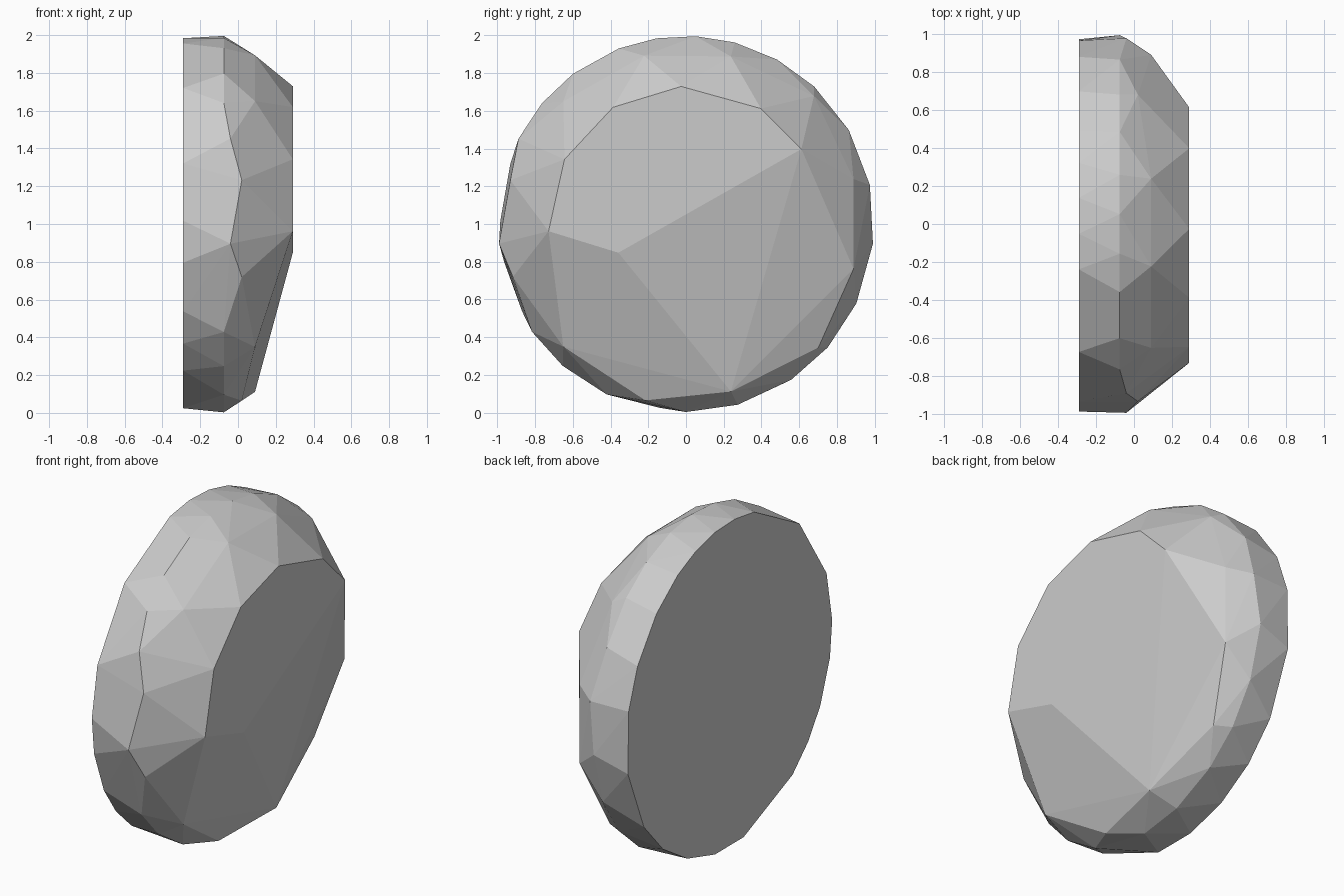
import bpy
import bmesh
from math import sin, cos, radians
from mathutils import Vector

default_cube = bpy.data.objects.get("Cube")
if default_cube:
    bpy.data.objects.remove(default_cube)

# One plain grey stone material
stone_grey = bpy.data.materials.new("stone_grey")
stone_grey.use_nodes = True
colour = (0.6, 0.6, 0.6, 1)
stone_grey.diffuse_color = colour
stone_grey.node_tree.nodes["Principled BSDF"].inputs["Base Color"].default_value = colour


def add_ring(mesh, x, radius, angles):
    """Place corner points around the x axis, angles measured from +y towards +z."""
    for angle in angles:
        a = radians(angle)
        mesh.verts.new(Vector((x, radius * cos(a), 1 + radius * sin(a))))


stone = bmesh.new()

# Flat back face outline
add_ring(stone, -0.29, 0.985, [12, 27, 45, 60, 71, 82, 93, 104, 133, 161, 179, 192,
                               208, 220, 232, 262, 278, 294, 310, 326, 350])

# Widest girdle of the disc, with a few corners pushed forward
add_ring(stone, -0.075, 0.997, [30, 47, 61, 75, 87, 99, 111, 127, 140, 215, 229, 245,
                                270, 286, 304, 319, 335, 354])
add_ring(stone, -0.04, 0.997, [12, 153, 186])

# Chipped shoulder between girdle and front
add_ring(stone, 0.02, 0.96, [45, 166, 197, 257, 317])
add_ring(stone, 0.09, 0.92, [15, 75, 104, 135, 225, 285, 345])

# Flat front face, cut away towards the bottom
add_ring(stone, 0.29, 0.73, [33, 57, 92, 122, 152, 183])
add_ring(stone, 0.29, 0.39, [203])

# Wrap the corners in flat facets and merge the coplanar ones
hull = bmesh.ops.convex_hull(stone, input=stone.verts[:])
loose = [v for v in stone.verts if not v.link_faces]
bmesh.ops.delete(stone, geom=loose, context="VERTS")
bmesh.ops.dissolve_limit(stone, angle_limit=radians(1), verts=stone.verts[:],
                         edges=stone.edges[:])
bmesh.ops.recalc_face_normals(stone, faces=stone.faces[:])

stone_mesh = bpy.data.meshes.new("faceted_stone_disc")
stone.to_mesh(stone_mesh)
stone.free()
stone_mesh.materials.append(stone_grey)
stone_disc = bpy.data.objects.new("faceted_stone_disc", stone_mesh)
bpy.context.collection.objects.link(stone_disc)
